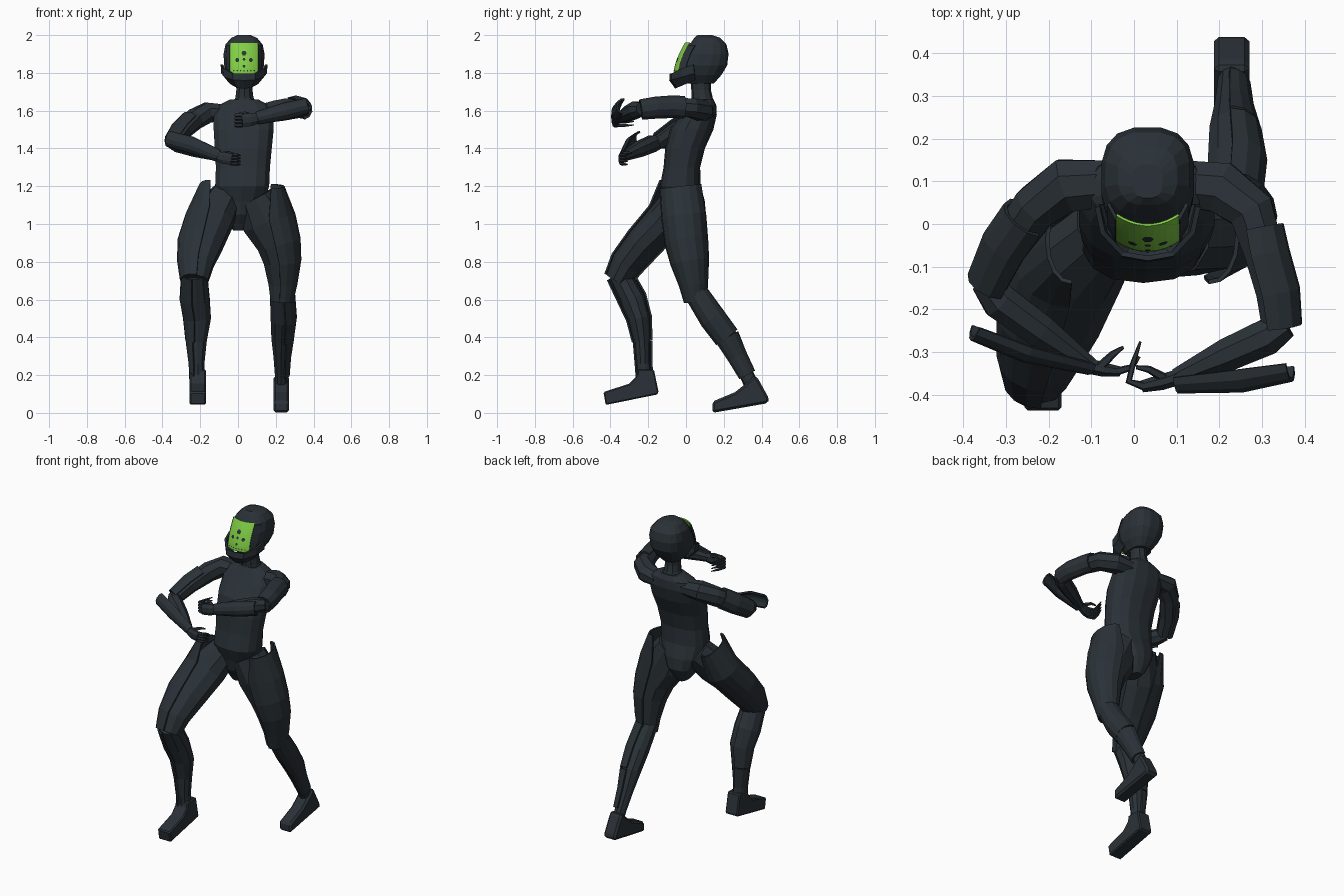
import bpy, bmesh, math
from mathutils import Vector


def material(name, rgb):
    m = bpy.data.materials.new(name)
    m.diffuse_color = (*rgb, 1)
    return m


DARK = material("dark slate", (0.023, 0.031, 0.038))
GREEN = material("visor green", (0.22, 0.62, 0.06))


def build(name, verts, faces, mat=DARK, thick=0):
    me = bpy.data.meshes.new(name)
    bm = bmesh.new()
    vs = [bm.verts.new(v) for v in verts]
    for f in faces:
        bm.faces.new([vs[i] for i in f])
    bmesh.ops.recalc_face_normals(bm, faces=bm.faces)
    bm.to_mesh(me)
    bm.free()
    me.materials.append(mat)
    ob = bpy.data.objects.new(name, me)
    bpy.context.collection.objects.link(ob)
    if thick:
        mod = ob.modifiers.new("thickness", "SOLIDIFY")
        mod.thickness, mod.offset = thick, 0
    return ob


def skin(name, rings, closed=True, thick=0, mat=DARK):
    """Join rows of points; closed rows become a capped tube."""
    n = len(rings[0])
    m = n if closed else n - 1
    faces = [(r * n + i, r * n + (i + 1) % n, (r + 1) * n + (i + 1) % n, (r + 1) * n + i)
             for r in range(len(rings) - 1) for i in range(m)]
    if closed:
        faces += [tuple(range(n)), tuple(range((len(rings) - 1) * n, len(rings) * n))]
    return build(name, [p for r in rings for p in r], faces, mat, thick)


def limb(name, pts, hint, sides=8, arc=0, grow=0):
    """Tube along pts (x, y, z, radius on hint, radius across); arc > 0 gives an open shell."""
    c = [Vector(p[:3]) for p in pts]
    rings = []
    for i, p in enumerate(pts):
        t = (c[min(i + 1, len(c) - 1)] - c[max(i - 1, 0)]).normalized()
        h = Vector(hint)
        u = (h - t * h.dot(t)).normalized()
        v = t.cross(u)
        if arc:
            angs = [math.radians(arc) * (2 * k / sides - 1) for k in range(sides + 1)]
        else:
            angs = [2 * math.pi * (k + 0.5) / sides for k in range(sides)]
        rings.append([c[i] + u * (p[3] + grow) * math.cos(a) + v * (p[4] + grow) * math.sin(a)
                      for a in angs])
    return skin(name, rings, not arc, 0.01 if arc else 0)


def stack(name, rows, sides, power):
    """Horizontal rounded-box rings: z, centre x, centre y, half x, half y."""
    def sp(v):
        return math.copysign(abs(v) ** (2 / power), v)
    return skin(name, [[(cx + rx * sp(math.cos(a)), cy + ry * sp(math.sin(a)), z)
                        for a in [2 * math.pi * (k + 0.5) / sides for k in range(sides)]]
                       for z, cx, cy, rx, ry in rows])


# torso and neck
stack("torso", [(0.965, .005, .01, .03, .05), (1.0, .005, .01, .06, .07), (1.05, .01, .005, .09, .1),
                (1.12, .015, -.005, .125, .105),
                (1.2, .022, -.03, .146, .108), (1.3, .026, -.022, .146, .097), (1.4, .028, -.005, .154, .105),
                (1.5, .03, .03, .162, .115), (1.58, .03, .068, .162, .095), (1.63, .03, .085, .135, .075),
                (1.66, .033, .088, .075, .058)], 14, 2.4)
stack("neck", [(1.62, .034, .09, .075, .062), (1.67, .034, .085, .05, .056),
               (1.71, .034, .08, .045, .052), (1.8, .034, .075, .05, .055)], 10, 2)

# helmet
HX = 0.032
stack("helmet", [(1.745, HX, .075, .055, .075), (1.79, HX, .075, .088, .115), (1.84, HX, .09, .107, .13),
                 (1.9, HX, .106, .11, .121), (1.95, HX, .117, .1, .099), (1.985, HX, .113, .07, .07),
                 (2.0, HX, .1, .035, .04)], 16, 2.7)


def visor_y(x, z):
    t = max(0, (z - 1.8) / .16)
    return -.062 + .06 * t ** 1.6 + 4.5 * (x - HX) ** 2


# visor with dark marks
skin("visor", [[(HX - .0725 + .145 * i / 10, visor_y(HX - .0725 + .145 * i / 10, z), z)
                for i in range(11)] for z in [1.795 + .165 * j / 10 for j in range(11)]],
     False, .006, GREEN)
marks = [(0, 1.905, .014), (-.036, 1.868, .011), (.036, 1.868, .011), (0, 1.872, .008), (0, 1.836, .008)]
marks += [(-.054 + .018 * k, 1.812, .004) for k in range(7)]
for dx, z, r in marks:
    ring = [(HX + dx + r * math.cos(k * math.pi / 3), z + r * math.sin(k * math.pi / 3)) for k in range(6)]
    build("visor_mark", [(x, visor_y(x, zz) - .005, zz) for x, zz in ring], [tuple(range(6))])
# helmet rim joining visor sides to the shell
for s in (-1, 1):
    skin("visor_rim", [[(HX + s * .0725, visor_y(HX + .0725, z) - .002, z),
                        (HX + s * .092, visor_y(HX + .0725, z) + .035, z)]
                       for z in (1.795, 1.85, 1.9, 1.945)], False, .008)

# chin guard, mirrored half rows: offset x, y, z
guard = [[(.118, .04, 1.845), (.105, -.02, 1.825), (.058, -.07, 1.797), (.0, -.08, 1.795)],
         [(.116, .045, 1.8), (.1, -.02, 1.78), (.055, -.075, 1.765), (.0, -.083, 1.762)],
         [(.08, .05, 1.765), (.07, .0, 1.745), (.035, -.045, 1.725), (.0, -.052, 1.72)]]
skin("chin_guard", [[(HX - x, y, z) for x, y, z in r] + [(HX + x, y, z) for x, y, z in r[-2::-1]]
                    for r in guard], False, .012)

# arms
left_upper = [(-.06, .095, 1.59, .045, .058), (-.16, .09, 1.59, .058, .068), (-.23, .04, 1.555, .058, .058),
              (-.295, -.05, 1.495, .052, .052), (-.338, -.14, 1.435, .044, .044)]
right_upper = [(.12, .095, 1.59, .045, .058), (.205, .085, 1.6, .058, .065), (.275, .03, 1.615, .055, .058),
               (.305, -.07, 1.62, .05, .05), (.33, -.16, 1.615, .05, .048), (.34, -.24, 1.605, .044, .044)]
UP = (0, 0, 1)
limb("left_upper_arm", left_upper, UP)
limb("right_upper_arm", right_upper, UP)
limb("left_upper_arm_guard", [(-.25, .015, 1.54, .052, .052)] + left_upper[3:], (-1, 0, .5), 6, 100, .007)
limb("right_upper_arm_guard", [(.293, -.01, 1.617, .048, .05)] + right_upper[3:], (1, 0, .4), 6, 100, .006)
limb("left_forearm", [(-.35, -.135, 1.437, .035, .035), (-.315, -.18, 1.425, .048, .046),
                      (-.22, -.25, 1.395, .044, .042), (-.1, -.335, 1.355, .025, .022)], UP)
limb("right_forearm", [(.355, -.235, 1.61, .035, .035), (.31, -.265, 1.605, .048, .046),
                       (.22, -.305, 1.585, .044, .042), (.1, -.358, 1.558, .026, .022)], UP)
limb("left_forearm_guard", [(-.37, -.24, 1.452, .03, .038), (-.25, -.285, 1.42, .035, .04),
                            (-.1, -.325, 1.36, .024, .028)], (-.3, -1, 0), 6, 90)
limb("right_forearm_guard", [(.365, -.33, 1.625, .035, .038), (.25, -.345, 1.597, .045, .042),
                             (.1, -.362, 1.56, .03, .03)], (0, -1, .1), 6, 90)

# hands with curled fingers
limb("left_hand", [(-.115, -.33, 1.36, .025, .02), (-.075, -.34, 1.35, .034, .018),
                   (-.035, -.345, 1.343, .032, .013)], UP)
limb("right_hand", [(.115, -.355, 1.56, .026, .02), (.065, -.37, 1.553, .038, .02),
                    (.02, -.38, 1.548, .036, .015)], UP)
for k in range(4):
    z = 1.32 + .016 * k
    limb("left_finger", [(-.04, -.345, z, .009, .01), (-.005, -.335, z - .003, .009, .008),
                         (.012, -.31, z - .004, .004, .004)], UP, 5)
    z = 1.522 + .018 * k
    limb("right_finger", [(.025, -.38, z, .01, .011), (-.012, -.368, z, .01, .009),
                          (-.002, -.325, z, .008, .007), (.015, -.275, z + .003, .003, .003)], UP, 5)
limb("left_thumb", [(-.08, -.335, 1.372, .012, .012), (-.05, -.305, 1.378, .009, .009),
                    (-.025, -.288, 1.375, .004, .004)], UP, 5)
limb("right_thumb", [(.07, -.36, 1.575, .012, .012), (.035, -.34, 1.588, .009, .009),
                     (.005, -.335, 1.585, .005, .005)], UP, 5)

# thighs
left_thigh = [(-.06, -.01, 1.15, .085, .095), (-.138, -.1, 1.03, .122, .102), (-.192, -.225, .9, .118, .092),
              (-.218, -.315, .79, .092, .082), (-.225, -.365, .7, .07, .064)]
right_thigh = [(.09, -.02, 1.14, .1, .105), (.152, -.012, 1.02, .14, .108), (.208, .003, .9, .114, .104),
               (.228, .02, .8, .096, .092), (.23, .04, .68, .072, .066), (.225, .05, .59, .055, .05)]
OUT = (1, 0, 0)
limb("left_thigh", left_thigh, OUT, 10)
limb("right_thigh", right_thigh, OUT, 10)
limb("left_thigh_guard", [(-.15, -.04, 1.195, .045, .095), (-.16, -.1, 1.04, .106, .1)] + left_thigh[2:],
     (-1, 0, 0), 8, 95, .008)
limb("right_thigh_guard", [(.18, -.03, 1.2, .055, .1), (.175, -.012, 1.04, .118, .108)] + right_thigh[2:],
     OUT, 8, 95, .007)

# shins with calf and ankle guards
left_shin = [(-.225, -.355, .735, .065, .062), (-.222, -.285, .6, .076, .068), (-.21, -.25, .5, .07, .058),
             (-.215, -.233, .38, .052, .044), (-.213, -.228, .26, .037, .038), (-.212, -.22, .18, .034, .04)]
right_shin = [(.228, .055, .63, .062, .052), (.235, .14, .5, .065, .06), (.23, .215, .4, .056, .058),
              (.228, .268, .3, .042, .045), (.228, .322, .2, .034, .038), (.23, .36, .12, .033, .038)]
limb("left_shin", left_shin, OUT, 10)
limb("right_shin", right_shin, OUT, 10)
limb("left_calf_guard", left_shin[:4], (-1, .2, 0), 6, 85, .008)
limb("right_calf_guard", right_shin[:3], (1, .2, 0), 6, 85, .008)
limb("left_ankle_guard", left_shin[3:], (-1, .3, 0), 6, 80, .007)
limb("right_ankle_guard", right_shin[2:5], (1, .3, 0), 6, 80, .007)

# feet: side profile (y, z) between two x positions
for name, prof, x0, x1 in (
        ("left_foot", [(-.425, .042), (-.437, .11), (-.3, .155), (-.262, .195), (-.255, .23), (-.17, .23),
                       (-.145, .11), (-.15, .098)], -.256, -.17),
        ("right_foot", [(.14, .0), (.14, .06), (.26, .11), (.31, .15), (.365, .2), (.385, .175),
                        (.44, .075), (.435, .052)], .187, .27)):
    foot = skin(name, [[(x, y, z) for y, z in prof] for x in (x0, x1)])
    bev = foot.modifiers.new("edge", "BEVEL")
    bev.width, bev.segments = .018, 1
